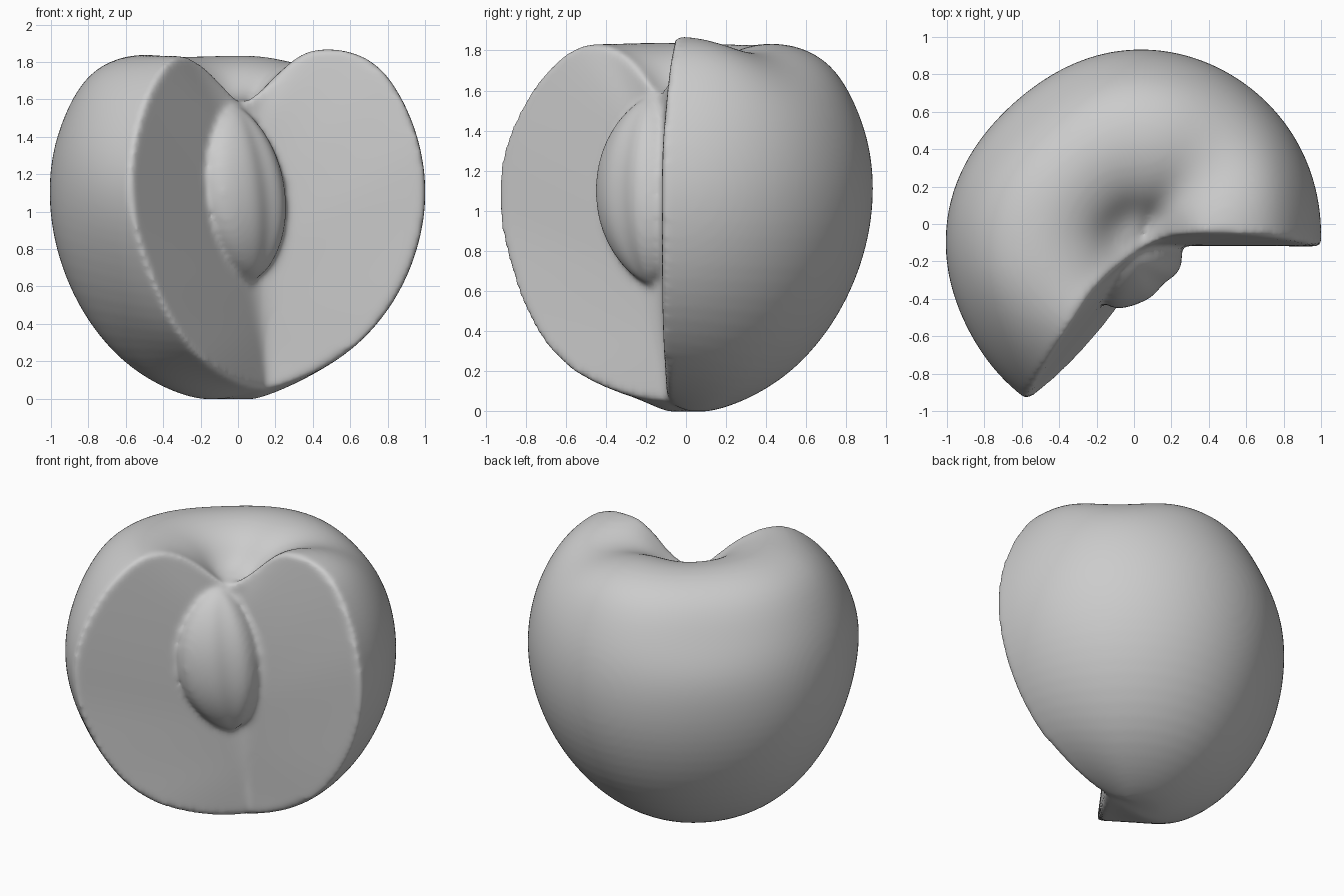
import bpy, bmesh, math
from mathutils import Vector

if "Cube" in bpy.data.objects:
    bpy.data.objects.remove(bpy.data.objects["Cube"])

# Profiles from stem dimple (top) to base: right cut edge, skin (radius, z), left cut edge
TOP, BASE = Vector((0.02, -0.15, 1.58)), Vector((0.16, -0.09, 0.05))
RIGHT = [(.12, -.09, 1.64), (.22, -.05, 1.74), (.34, -.05, 1.86), (.5, -.05, 1.88), (.67, -.06, 1.84),
         (.80, -.08, 1.74), (.915, -.1, 1.54), (.985, -.12, 1.33), (1.015, -.12, 1.08), (.97, -.12, .8),
         (.85, -.12, .52), (.64, -.11, .27), (.4, -.1, .13), (.26, -.1, .08)]
SKIN = [(.12, 1.63), (.22, 1.75), (.35, 1.82), (.51, 1.848), (.69, 1.815), (.84, 1.71), (.945, 1.51),
        (1.005, 1.31), (1.025, 1.08), (.985, .8), (.85, .48), (.61, .19), (.32, .03), (.1, -.022)]
LEFT = [(-.05, -.2, 1.65), (-.14, -.27, 1.75), (-.25, -.38, 1.83), (-.33, -.52, 1.84), (-.41, -.65, 1.76),
        (-.49, -.78, 1.61), (-.55, -.89, 1.4), (-.58, -.95, 1.18), (-.56, -.94, .95), (-.485, -.885, .7),
        (-.36, -.77, .4), (-.2, -.6, .2), (-.04, -.38, .1), (.06, -.23, .06)]
N = len(SKIN)
COLS, WALL = 28, 7


def ease(t):
    t = max(0.0, min(1.0, t))
    return t * t * (3 - 2 * t)


def skin_point(i, a):
    """Point of the outer skin at row i and angle a (degrees)."""
    r, z = SKIN[i]
    flat = 0.085 if i < 7 else 0.05             # flatter shoulder at the back left
    r *= 1 - flat * math.exp(-((a - 132) / 32) ** 2)
    if i < 6:                                   # shallow seam at the back right
        z -= 0.05 * math.exp(-((a - 48) / 20) ** 2)
        z -= 0.01 * math.exp(-((a - 125) / 32) ** 2)
    low = ease((i - 8) / 5)
    cx, cy = -0.04 * low, -0.07 + 0.02 * low
    return Vector((cx + r * math.cos(math.radians(a)), cy + r * math.sin(math.radians(a)), z))


def column(k):
    a = -3 + 239 * k / COLS
    wr, wl = 1 - ease((a + 3) / 45), 1 - ease((236 - a) / 45)
    col = []
    for i in range(N):
        p = skin_point(i, a)
        p += (Vector(RIGHT[i]) - skin_point(i, -3)) * wr
        p += (Vector(LEFT[i]) - skin_point(i, 236)) * wl
        col.append(p)
    return col


# Fruit body: skin columns, then the two cut walls meeting at the core
columns = [column(k) for k in range(COLS + 1)]
core = [TOP.lerp(BASE, (i + 1) / (N + 1)) for i in range(N)]
for start, end in ((columns[-1], core), (core, columns[0])):
    for k in range(1, WALL + 1):
        if end is not core and k == WALL:
            break
        columns.append([p.lerp(q, k / WALL) for p, q in zip(start, end)])

bm = bmesh.new()
crease = bm.edges.layers.float.new("crease_edge")
top, base = bm.verts.new(TOP), bm.verts.new(BASE)
grid = [[bm.verts.new(p) for p in c] for c in columns]
for k, a in enumerate(grid):
    b = grid[(k + 1) % len(grid)]
    bm.faces.new((top, a[0], b[0]))
    bm.faces.new((base, b[-1], a[-1]))
    for i in range(N - 1):
        bm.faces.new((a[i], a[i + 1], b[i + 1], b[i]))
for c in (grid[0], grid[COLS]):                 # keep the cut rims crisp
    for u, v in zip(c, c[1:]):
        bm.edges.get((u, v))[crease] = 0.85
bmesh.ops.recalc_face_normals(bm, faces=bm.faces)


def make_object(bm, name):
    mesh = bpy.data.meshes.new(name)
    bm.to_mesh(mesh)
    bm.free()
    ob = bpy.data.objects.new(name, mesh)
    bpy.context.collection.objects.link(ob)
    return ob


fruit = make_object(bm, "cut_fruit")

# Stone: pod in the core, tapered at the ends, with a groove down its front
bm = bmesh.new()
bmesh.ops.create_uvsphere(bm, u_segments=32, v_segments=16, radius=1)
for v in bm.verts:
    t = math.asin(max(-1, min(1, v.co.z))) / (math.pi / 2)
    a = math.degrees(math.atan2(v.co.y, v.co.x))
    r = 0.225 + 0.09 * math.exp(-((a + 125) / 28) ** 2)
    r -= 0.04 * math.exp(-((a + 48) / 20) ** 2)
    r *= max(0, 1 - abs(t) ** 2.1) ** 0.75
    a = math.radians(a)
    v.co = (0.03 - 0.05 * t + r * math.cos(a), -0.18 + r * math.sin(a), 1.10 + 0.48 * t)
stone = make_object(bm, "stone")

# Fuse the stone into the flesh and soften the joint
bpy.ops.object.select_all(action='DESELECT')
fruit.select_set(True)
stone.select_set(True)
bpy.context.view_layer.objects.active = fruit
bpy.ops.object.join()
sub = fruit.modifiers.new("round", "SUBSURF")
sub.levels = sub.render_levels = 2
fuse = fruit.modifiers.new("fuse", "REMESH")
fuse.mode, fuse.voxel_size, fuse.use_smooth_shade = 'VOXEL', 0.018, True
soft = fruit.modifiers.new("soften", "SMOOTH")
soft.factor, soft.iterations = 0.5, 10
